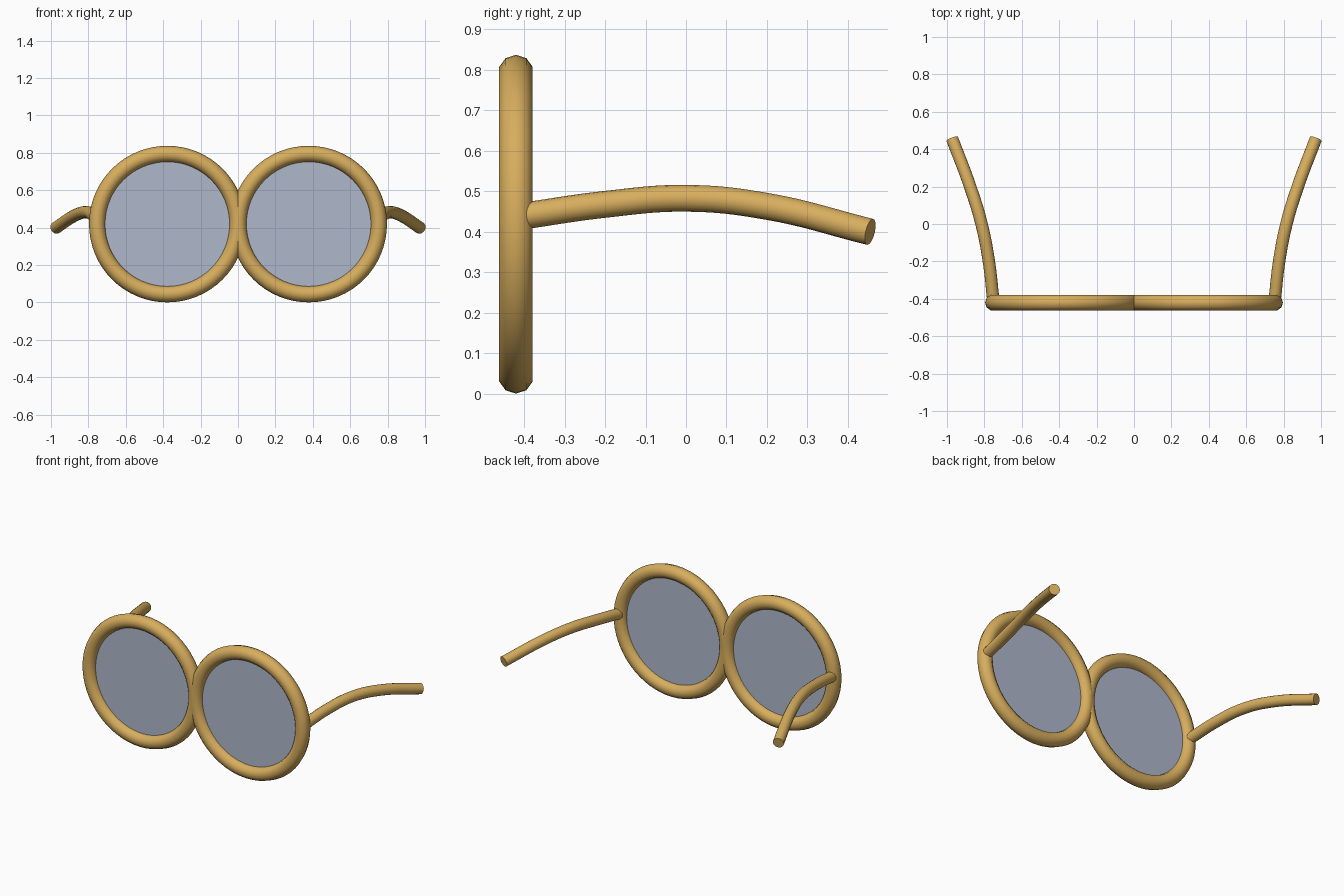
import bpy
from math import pi

cube = bpy.data.objects.get("Cube")
if cube:
    bpy.data.objects.remove(cube, do_unlink=True)


def material(name, rgb):
    mat = bpy.data.materials.new(name)
    mat.use_nodes = True
    mat.diffuse_color = (*rgb, 1)
    mat.node_tree.nodes["Principled BSDF"].inputs["Base Color"].default_value = (*rgb, 1)
    return mat


gold = material("warm gold", (0.68, 0.42, 0.11))
glass = material("pale blue grey", (0.43, 0.48, 0.60))


def finish(name, mat):
    """Name, colour and smooth the active object."""
    obj = bpy.context.object
    obj.name = obj.data.name = name
    obj.data.materials.clear()
    obj.data.materials.append(mat)
    bpy.ops.object.shade_smooth_by_angle(angle=pi / 4)
    return obj


# Temple path for the left side, from the hinge to the tip
temple_path = [(0.752, -0.41, 0.438), (0.776, -0.2, 0.468), (0.815, 0, 0.483),
               (0.876, 0.2, 0.463), (0.972, 0.455, 0.4)]


def temple(name, side):
    data = bpy.data.curves.new(name, "CURVE")
    data.dimensions = "3D"
    data.bevel_depth = 0.033
    data.bevel_resolution = 6
    data.use_fill_caps = True
    data.resolution_u = 8
    spline = data.splines.new("BEZIER")
    spline.bezier_points.add(len(temple_path) - 1)
    for point, (x, y, z) in zip(spline.bezier_points, temple_path):
        point.co = (side * x, y, z)
        point.handle_left_type = point.handle_right_type = "AUTO"
    obj = bpy.data.objects.new(name, data)
    bpy.context.collection.objects.link(obj)
    bpy.ops.object.select_all(action="DESELECT")
    obj.select_set(True)
    bpy.context.view_layer.objects.active = obj
    bpy.ops.object.convert(target="MESH")
    finish(name, gold)


for label, side in (("left", 1), ("right", -1)):
    centre = (side * 0.378, -0.42, 0.419)

    # Round rim
    bpy.ops.mesh.primitive_torus_add(
        major_radius=0.375, minor_radius=0.0435, major_segments=64,
        minor_segments=10, location=centre, rotation=(pi / 2, 0, 0))
    finish(label + "_rim", gold)

    # Flat lens set into the middle of the rim
    bpy.ops.mesh.primitive_cylinder_add(
        vertices=64, radius=0.36, depth=0.008, location=centre,
        rotation=(pi / 2, 0, 0))
    finish(label + "_lens", glass)

    # Curved temple arm
    temple(label + "_temple", side)
